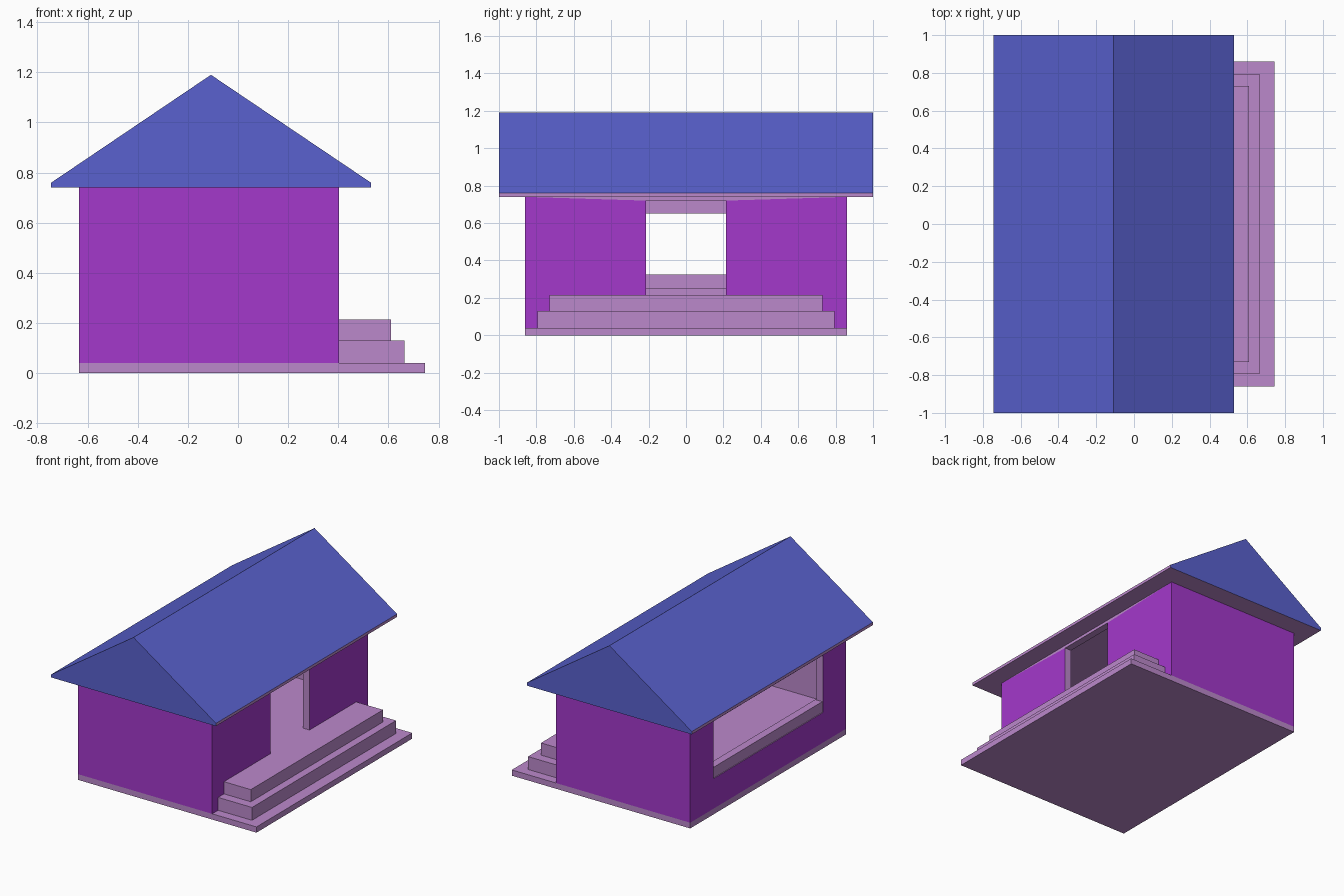
import bpy, bmesh

if "Cube" in bpy.data.objects:
    bpy.data.objects.remove(bpy.data.objects["Cube"])


def material(name, colour):
    m = bpy.data.materials.new(name)
    m.diffuse_color = colour
    m.use_nodes = True
    m.node_tree.nodes["Principled BSDF"].inputs["Base Color"].default_value = m.diffuse_color
    return m


PINK = material("pink", (0.50, 0.25, 0.60, 1))
PURPLE = material("purple", (0.37, 0.04, 0.60, 1))
BLUE = material("blue", (0.10, 0.12, 0.62, 1))


def finish(name, bm, *mats):
    bmesh.ops.remove_doubles(bm, verts=bm.verts, dist=1e-5)
    bmesh.ops.recalc_face_normals(bm, faces=bm.faces)
    mesh = bpy.data.meshes.new(name)
    bm.to_mesh(mesh)
    bm.free()
    for m in mats:
        mesh.materials.append(m)
    ob = bpy.data.objects.new(name, mesh)
    bpy.context.collection.objects.link(ob)
    return ob


def box(name, x0, x1, y, z0, z1):
    bm = bmesh.new()
    bmesh.ops.create_cube(bm, size=1)
    for v in bm.verts:
        v.co = (x1 if v.co.x > 0 else x0, y if v.co.y > 0 else -y, z1 if v.co.z > 0 else z0)
    return finish(name, bm, PINK)


def quad(bm, pts, mat=0):
    bm.faces.new([bm.verts.new(p) for p in pts]).material_index = mat


def rect(x, y, z0, z1):
    return [(x, -y, z0), (x, y, z0), (x, y, z1), (x, -y, z1)]


# Base slab, steps and raised floor
box("base", -0.635, 0.745, 0.86, 0, 0.04)
box("lower_step", 0.39, 0.665, 0.795, 0.04, 0.13)
box("upper_step", 0.385, 0.61, 0.73, 0.13, 0.215)
box("floor", -0.585, 0.385, 0.81, 0.13, 0.215)

# Walls: hollow shell, doorway in the right wall and wide window in the left
Z0, Z1, T = 0.04, 0.74, 0.05
X0, X1, Y = -0.635, 0.403, 0.86
bm = bmesh.new()
for x, inner_x, hole, colours in (
        (X1, X1 - T, (0.215, 0.215, 0.72), (1, 1, 0, 1)),
        (X0, X0 + T, (0.605, 0.25, 0.65), (1, 1, 1, 1))):
    outer, inner = rect(x, Y, Z0, Z1), rect(inner_x, Y - T, Z0, Z1)
    hole_out, hole_in = rect(x, *hole), rect(inner_x, *hole)
    for i in range(4):
        j = (i + 1) % 4
        quad(bm, (outer[i], outer[j], hole_out[j], hole_out[i]), colours[i])
        quad(bm, (inner[i], inner[j], hole_in[j], hole_in[i]))
        quad(bm, (hole_out[i], hole_out[j], hole_in[j], hole_in[i]))
for s in (-1, 1):
    for x0, x1, y, m in ((X0, X1, Y, 1), (X0 + T, X1 - T, Y - T, 0)):
        quad(bm, [(x0, s * y, Z0), (x1, s * y, Z0), (x1, s * y, Z1), (x0, s * y, Z1)], m)
finish("walls", bm, PINK, PURPLE)

# Window sill
box("window_sill", -0.63, -0.575, 0.605, 0.25, 0.325)

# Roof: gable prism, blue slopes and ends, pink eaves and underside
profile = [(-0.745, 0.74), (0.53, 0.74), (0.53, 0.76), (-0.108, 1.19), (-0.745, 0.76)]
bm = bmesh.new()
front = bm.faces.new([bm.verts.new((x, -1, z)) for x, z in profile])
back = bmesh.ops.extrude_face_region(bm, geom=[front], use_keep_orig=True)
bmesh.ops.translate(bm, vec=(0, 2, 0),
                    verts=[g for g in back["geom"] if isinstance(g, bmesh.types.BMVert)])
bm.normal_update()
for f in bm.faces:
    zs = [v.co.z for v in f.verts]
    f.material_index = 1 if max(zs) > 1 else 0
finish("roof", bm, PINK, BLUE)
